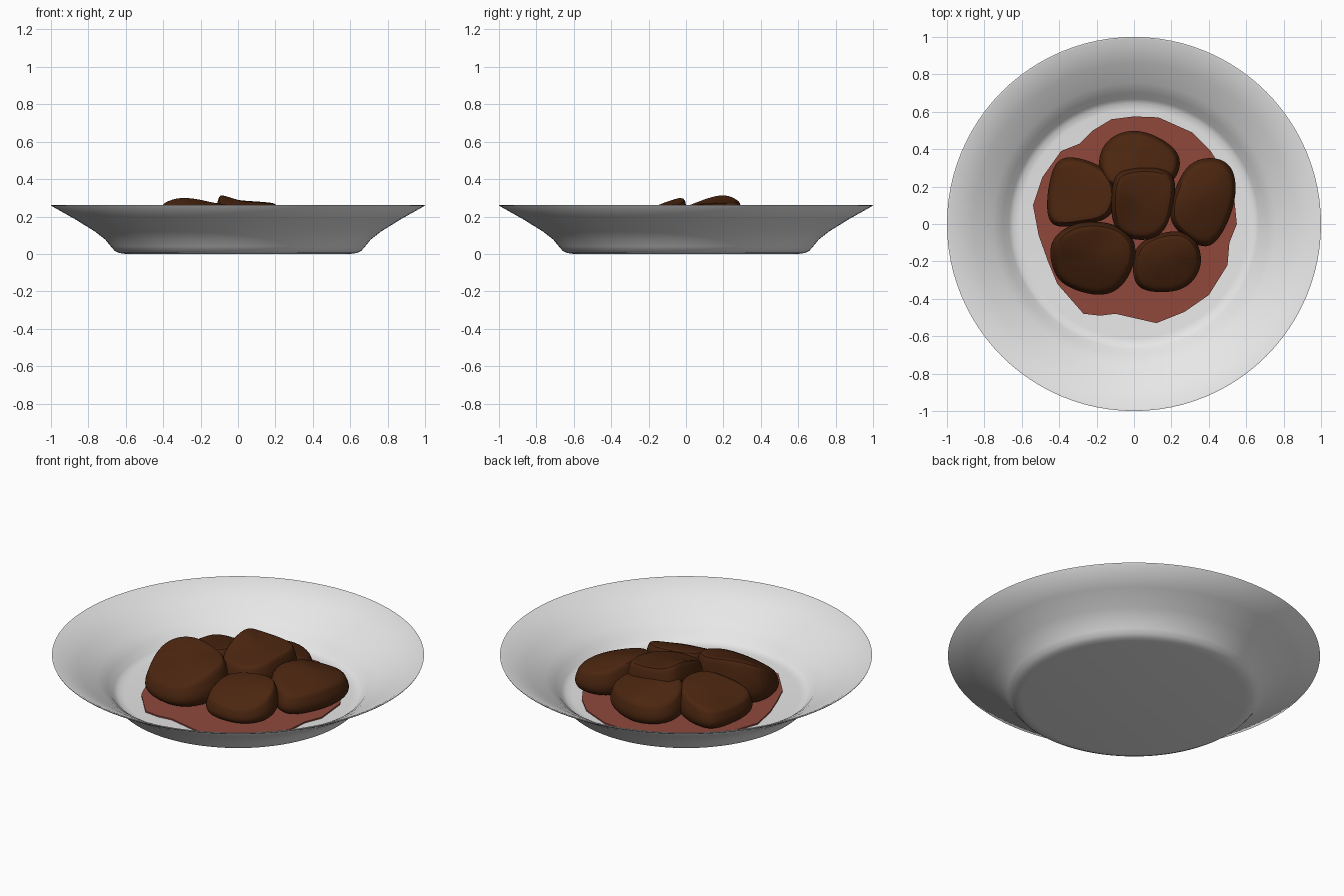
import bpy, bmesh, math
from mathutils import Vector

if "Cube" in bpy.data.objects:
    bpy.data.objects.remove(bpy.data.objects["Cube"])


def material(name, rgb):
    m = bpy.data.materials.new(name)
    m.diffuse_color = (*rgb, 1)
    m.use_nodes = True
    m.node_tree.nodes["Principled BSDF"].inputs["Base Color"].default_value = m.diffuse_color
    return m


WHITE = material("plate white", (0.8, 0.8, 0.8))
RED = material("sauce red", (0.28, 0.066, 0.046))
BROWN = material("meat brown", (0.07, 0.019, 0.005))


def finish(bm, name, mat, angle=None):
    bmesh.ops.recalc_face_normals(bm, faces=bm.faces)
    me = bpy.data.meshes.new(name)
    bm.to_mesh(me)
    bm.free()
    me.materials.append(mat)
    ob = bpy.data.objects.new(name, me)
    bpy.context.collection.objects.link(ob)
    if angle:
        bpy.context.view_layer.objects.active = ob
        ob.select_set(True)
        bpy.ops.object.shade_smooth_by_angle(angle=math.radians(angle))
        ob.select_set(False)
    return ob


def lathe(name, profile, mat, sides=96):
    bm = bmesh.new()
    vs = [bm.verts.new((r, 0, z)) for r, z in profile]
    es = [bm.edges.new(p) for p in zip(vs, vs[1:])]
    bmesh.ops.spin(bm, geom=vs + es, axis=(0, 0, 1), cent=(0, 0, 0),
                   angle=2 * math.pi, steps=sides)
    bmesh.ops.remove_doubles(bm, verts=bm.verts, dist=1e-5)
    return finish(bm, name, mat, 40)


def chunk(name, outline, heights, peak, base=0.03):
    """Lump of meat: outline widest at mid height, top ring heights, one peak."""
    pts = [Vector(p) for p in outline]
    c = sum(pts, Vector((0, 0))) / len(pts)
    n = len(pts)
    bm = bmesh.new()

    def ring(scale, zs):
        return [bm.verts.new((*(c + (p - c) * scale), z)) for p, z in zip(pts, zs)]

    rings = [ring(0.5, [base] * n), ring(0.94, [base + 0.015] * n),
             ring(1.05, [base + 0.5 * (h - base) for h in heights]),
             ring(0.9, heights)]
    for a, b in zip(rings, rings[1:]):
        for i in range(n):
            j = (i + 1) % n
            bm.faces.new((a[i], a[j], b[j], b[i]))
    bm.faces.new(rings[0][::-1])
    tip = bm.verts.new(peak)
    for i in range(n):
        bm.faces.new((rings[-1][i], rings[-1][(i + 1) % n], tip))
    # keep the cut edges of the meat fairly crisp
    crease = bm.edges.layers.float.new("crease_edge")
    for i in range(n):
        bm.edges.get((rings[-1][i], rings[-1][(i + 1) % n]))[crease] = 0.45
    ob = finish(bm, name, BROWN, 60)
    ob.modifiers.new("round", 'SUBSURF').levels = 3
    ob.modifiers["round"].render_levels = 3
    return ob


# Plate: outer profile up to the rim, then back down the inside
lathe("plate", [(0, 0), (0.6, 0), (0.635, 0.005), (0.66, 0.017), (0.68, 0.04),
                (0.71, 0.077), (0.765, 0.12), (0.87, 0.185), (0.998, 0.257),
                (1.0, 0.262), (0.99, 0.262), (0.86, 0.193), (0.755, 0.131),
                (0.70, 0.09), (0.668, 0.05), (0.645, 0.034), (0.61, 0.03),
                (0, 0.03)], WHITE)

# Sauce puddle: thin irregular sheet on the plate floor
bm = bmesh.new()
edge = [(0.55, 0.0), (0.53, 0.2), (0.41, 0.39), (0.31, 0.49), (0.13, 0.57),
        (0, 0.575), (-0.12, 0.56), (-0.22, 0.5), (-0.29, 0.43), (-0.39, 0.39),
        (-0.49, 0.25), (-0.54, 0.1), (-0.51, -0.06), (-0.46, -0.2),
        (-0.41, -0.32), (-0.27, -0.48), (-0.18, -0.49), (-0.1, -0.48),
        (0.12, -0.53), (0.27, -0.47), (0.4, -0.38), (0.5, -0.22), (0.51, -0.1)]
f = bm.faces.new([bm.verts.new((x, y, 0.032)) for x, y in edge])
top = bmesh.ops.extrude_face_region(bm, geom=[f])["geom"]
bmesh.ops.translate(bm, vec=(0, 0, 0.008),
                    verts=[v for v in top if isinstance(v, bmesh.types.BMVert)])
finish(bm, "sauce", RED)

# Meat chunks
chunk("meat_back",
      [(-0.2, 0.36), (-0.13, 0.47), (0, 0.51), (0.13, 0.47), (0.27, 0.37),
       (0.22, 0.2), (0, 0.15), (-0.17, 0.2)],
      [0.17, 0.15, 0.16, 0.17, 0.17, 0.22, 0.25, 0.24], (0, 0.35, 0.23))
chunk("meat_left",
      [(-0.4, 0.38), (-0.2, 0.33), (-0.08, 0.24), (-0.1, 0.02),
       (-0.28, 0.0), (-0.45, -0.03), (-0.47, 0.1), (-0.45, 0.25)],
      [0.16, 0.18, 0.23, 0.24, 0.22, 0.17, 0.15, 0.15], (-0.26, 0.16, 0.21))
chunk("meat_right",
      [(0.3, 0.35), (0.48, 0.36), (0.55, 0.26), (0.54, 0.08), (0.42, -0.16),
       (0.28, -0.08), (0.17, 0.02), (0.22, 0.2)],
      [0.18, 0.17, 0.16, 0.17, 0.15, 0.2, 0.23, 0.24], (0.38, 0.16, 0.24))
chunk("meat_front_left",
      [(-0.46, -0.08), (-0.31, 0.02), (-0.1, 0.01), (0.02, -0.08),
       (0, -0.25), (-0.12, -0.41), (-0.38, -0.34), (-0.44, -0.24)],
      [0.27, 0.32, 0.27, 0.26, 0.23, 0.15, 0.15, 0.18], (-0.24, -0.16, 0.27))
chunk("meat_front_right",
      [(0.02, -0.08), (0.28, -0.01), (0.36, -0.13), (0.36, -0.25),
       (0.28, -0.35), (0.15, -0.37), (0, -0.35), (-0.01, -0.2)],
      [0.22, 0.23, 0.21, 0.15, 0.13, 0.13, 0.15, 0.2], (0.17, -0.18, 0.22))
chunk("meat_centre",
      [(-0.12, 0.21), (-0.09, 0.3), (0.15, 0.31), (0.23, 0.25), (0.21, 0.1),
       (0.17, -0.05), (0.05, -0.1), (-0.13, -0.05)],
      [0.34, 0.29, 0.28, 0.27, 0.27, 0.24, 0.23, 0.24], (0.04, 0.12, 0.28), 0.1)
